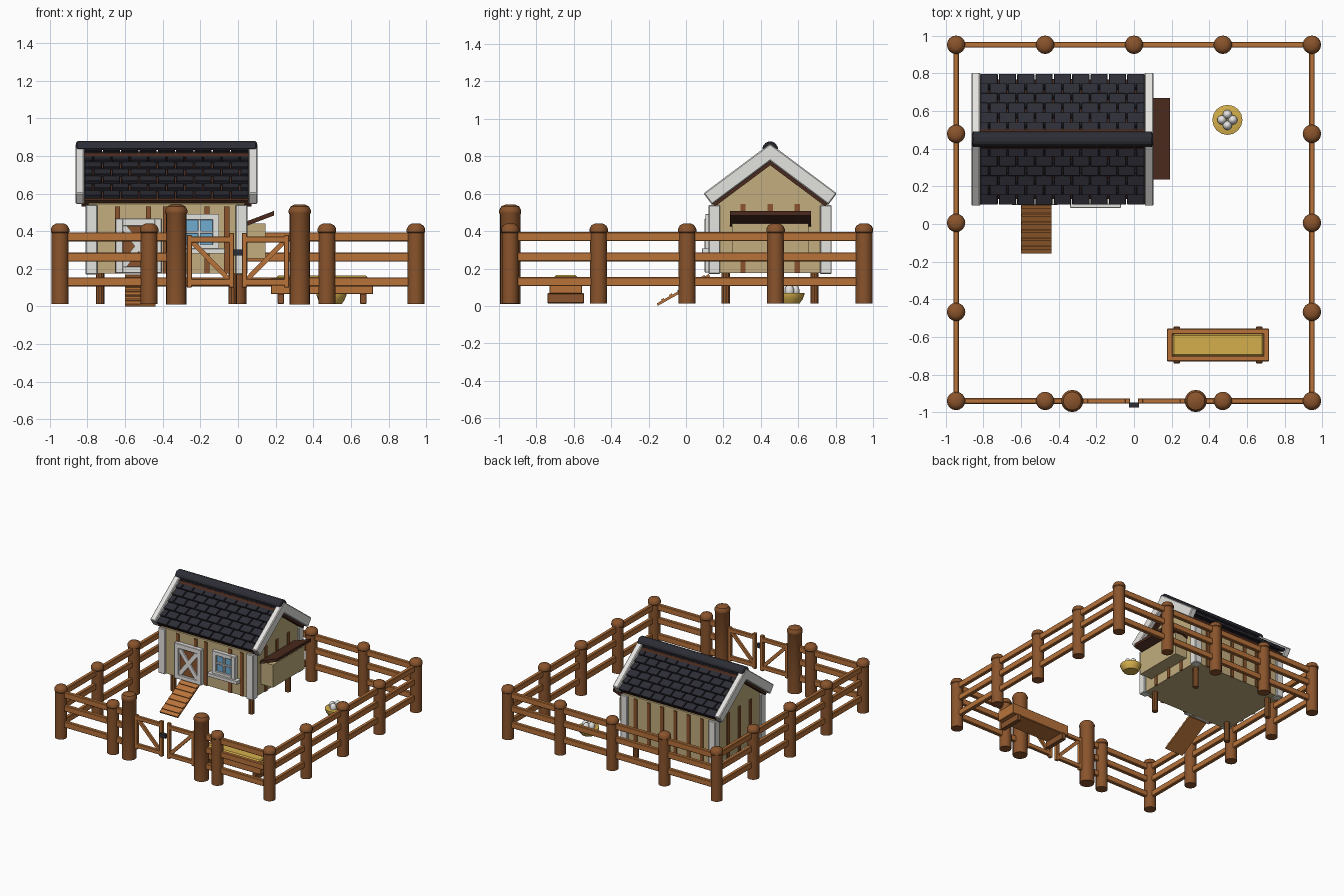
import bpy, bmesh, math
from mathutils import Matrix, Vector

if "Cube" in bpy.data.objects:
    bpy.data.objects.remove(bpy.data.objects["Cube"])


def material(name, r, g, b):
    m = bpy.data.materials.new(name)
    lin = [((c / 255 + 0.055) / 1.055) ** 2.4 for c in (r, g, b)]
    m.diffuse_color = (*lin, 1)
    m.use_nodes = True
    m.node_tree.nodes["Principled BSDF"].inputs["Base Color"].default_value = m.diffuse_color
    return m


POST = material("post brown", 138, 84, 44)
RAIL = material("rail brown", 184, 115, 58)
DARK = material("dark brown", 74, 42, 29)
SLATE = material("slate", 45, 45, 54)
WHITE = material("off white", 228, 227, 224)
TAN = material("tan boards", 194, 174, 126)
STRAW = material("straw", 212, 175, 76)
GLASS = material("window blue", 112, 172, 208)


def finish(name, bm, mat, bevel=0.0, smooth=False):
    bmesh.ops.recalc_face_normals(bm, faces=bm.faces)
    me = bpy.data.meshes.new(name)
    bm.to_mesh(me)
    bm.free()
    me.materials.append(mat)
    ob = bpy.data.objects.new(name, me)
    bpy.context.collection.objects.link(ob)
    if bevel:
        md = ob.modifiers.new("bevel", 'BEVEL')
        md.width, md.segments = bevel, 1
    if smooth:
        bpy.ops.object.select_all(action='DESELECT')
        ob.select_set(True)
        bpy.context.view_layer.objects.active = ob
        bpy.ops.object.shade_smooth_by_angle(angle=math.radians(35))
    return ob


def boxes(name, items, mat, bevel=0.0, fn=None):
    """Boxes given as (x0, x1, y0, y1, z0, z1), optionally bent through fn."""
    bm = bmesh.new()
    for x0, x1, y0, y1, z0, z1 in items:
        vs = bmesh.ops.create_cube(bm, size=1)["verts"]
        for v in vs:
            p = Vector((x1 if v.co.x > 0 else x0, y1 if v.co.y > 0 else y0, z1 if v.co.z > 0 else z0))
            v.co = fn(p) if fn else p
    return finish(name, bm, mat, bevel)


def lathe(name, profile, spots, mat, n=16):
    """Turned solids from an (r, z) profile, repeated at each (x, y) spot."""
    bm = bmesh.new()
    for x, y in spots:
        rings = [[bm.verts.new((x + r * math.cos(2 * math.pi * i / n), y + r * math.sin(2 * math.pi * i / n), z))
                  for i in range(n)] for r, z in profile]
        for a, b in zip(rings, rings[1:]):
            for i in range(n):
                bm.faces.new((a[i], a[(i + 1) % n], b[(i + 1) % n], b[i]))
        bm.faces.new(rings[0][::-1])
        bm.faces.new(rings[-1])
    return finish(name, bm, mat, smooth=True)


def prism(name, pts, x0, x1, mat, bevel=0.0):
    """A (y, z) profile drawn out along x."""
    bm = bmesh.new()
    f = bm.faces.new([bm.verts.new((x0, y, z)) for y, z in pts])
    g = bmesh.ops.extrude_face_region(bm, geom=[f])["geom"]
    bmesh.ops.translate(bm, vec=(x1 - x0, 0, 0), verts=[v for v in g if isinstance(v, bmesh.types.BMVert)])
    if not f.is_valid or len(bm.faces) < len(pts) + 2:
        bmesh.ops.holes_fill(bm, edges=bm.edges)
    return finish(name, bm, mat, bevel)


def bars(name, segs, w, y0, y1, mat):
    """Slanted bars in the xz plane, from (xa, za) to (xb, zb)."""
    bm = bmesh.new()
    for xa, za, xb, zb in segs:
        d = Vector((xb - xa, 0, zb - za))
        M = (Matrix.Translation(((xa + xb) / 2, (y0 + y1) / 2, (za + zb) / 2))
             @ Matrix.Rotation(-math.atan2(d.z, d.x), 4, 'Y') @ Matrix.Diagonal((d.length, y1 - y0, w, 1)))
        bmesh.ops.create_cube(bm, size=1, matrix=M)
    return finish(name, bm, mat)


# --- Fence posts and rails ---
E, F, B = 0.945, -0.94, 0.952
ys = [F + (B - F) * i / 4 for i in range(5)]
spots = [(s * E, y) for s in (-1, 1) for y in ys]
spots += [(x, B) for x in (-0.472, 0, 0.472)] + [(x, F) for x in (-0.472, 0.472)]
lathe("fence_posts", [(0.045, 0.012), (0.045, 0.39), (0.049, 0.395), (0.049, 0.412), (0.04, 0.43), (0.022, 0.44)], spots, POST)
lathe("gate_posts", [(0.055, 0.01), (0.055, 0.49), (0.059, 0.497), (0.059, 0.512), (0.048, 0.532), (0.026, 0.542)],
      [(-0.328, F), (0.328, F)], POST)
rails = []
for z in (0.37, 0.262, 0.13):
    a, b, t = z - 0.024, z + 0.024, 0.015
    rails += [(-E, E, B - t, B + t, a, b)]
    for s in (-1, 1):
        rails += [(s * E - t, s * E + t, F, B, a, b)]
        rails += [(min(s * E, s * 0.328), max(s * E, s * 0.328), F - t, F + t, a, b)]
boxes("fence_rails", rails, RAIL, 0.004)

# --- Double gate ---
g = []
for s in (-1, 1):
    for a, b, z0, z1 in ((0.245, 0.272, 0.1, 0.38), (0.02, 0.048, 0.1, 0.39), (0.04, 0.25, 0.34, 0.372), (0.04, 0.25, 0.112, 0.146)):
        g.append((min(s * a, s * b), max(s * a, s * b), F - 0.013, F + 0.013, z0, z1))
boxes("gate_frames", g, RAIL, 0.003)
bars("gate_braces", [(s * 0.245, 0.345, s * 0.045, 0.14) for s in (-1, 1)], 0.026, F - 0.009, F + 0.009, RAIL)
boxes("gate_latch", [(-0.026, 0.026, F - 0.035, F - 0.008, 0.27, 0.302)], SLATE)

# --- Coop body ---
CX, CY, TOP = -0.38, 0.45, 0.868
X0, X1, Y0, Y1 = CX - 0.415, CX + 0.415, CY - 0.313, CY + 0.313
prism("coop_walls", [(Y0, 0.175), (Y1, 0.175), (Y1, 0.545), (CY, 0.778), (Y0, 0.545)], X0, X1, TAN)
corner = []
for sx in (-1, 1):
    for sy in (-1, 1):
        xa, xb = sorted((CX + sx * 0.43, CX + sx * 0.367))
        ya, yb = sorted((CY + sy * 0.329, CY + sy * 0.267))
        corner.append((xa, xb, ya, yb, 0.17, 0.54))
boxes("corner_boards", corner, WHITE, 0.005)
bat = [(x - 0.014, x + 0.014, Y0 - 0.008, Y0 + 0.01, 0.175, 0.53) for x in (-0.64, -0.475, -0.385, -0.165, -0.06)]
bat += [(x - 0.014, x + 0.014, Y1 - 0.01, Y1 + 0.008, 0.175, 0.53) for x in (-0.68, -0.56, -0.44, -0.32, -0.2, -0.08)]
for xw in (X0, X1):
    bat += [(xw - 0.008, xw + 0.008, y - 0.014, y + 0.014, 0.175, 0.545) for y in (0.305, CY, 0.595)]
boxes("wall_battens", bat, POST)
lathe("coop_legs", [(0.023, 0.012), (0.023, 0.18)], [(CX + a * 0.352, CY + b * 0.237) for a in (-1, 1) for b in (-1, 1)], POST, 10)

# --- Roof, built in slope space: x, distance down the slope, height off it ---
ang = math.atan2(0.265, 0.355)
c, sn = math.cos(ang), math.sin(ang)


def slope(side, s0=0.0, tilt=0.0):
    def fn(p):
        s, h = p.y, p.z + tilt * (p.y - s0)
        return Vector((p.x, CY + side * (s * c + h * sn), TOP - s * sn + h * c))
    return fn


ROWS, COLS, L = 7, 9, 0.445
w, e = 0.876 / COLS, L / ROWS
for side, nm in ((-1, "front"), (1, "back")):
    boxes(nm + "_roof_deck", [(CX - 0.452, CX + 0.452, 0, 0.437, -0.093, -0.056)], DARK, fn=slope(side))
    boxes(nm + "_barge_boards", [(CX + k - 0.024, CX + k + 0.024, 0, L, -0.075, 0) for k in (-0.46, 0.46)],
          WHITE, 0.006, slope(side))
    for r in range(ROWS):
        sh = []
        for k in range(COLS + 1):
            a = CX - 0.438 + (k - 0.5 * (r % 2)) * w
            a0, a1 = max(a, CX - 0.438) + 0.003, min(a + w, CX + 0.438) - 0.003
            if a1 - a0 > 0.01:
                sh.append((a0, a1, r * e - 0.012, (r + 1) * e, -0.055, -0.03))
        boxes("%s_shingle_row_%d" % (nm, r + 1), sh, SLATE, 0.003, slope(side, r * e, 0.27))
prism("ridge_cap", [(CY - 0.042, 0.83), (CY - 0.042, 0.85), (CY - 0.02, 0.878),
                    (CY + 0.02, 0.878), (CY + 0.042, 0.85), (CY + 0.042, 0.83)], CX - 0.48, CX + 0.48, SLATE, 0.008)

# --- Door with crossed braces ---
dx0, dx1, dz0, dz1 = -0.65, -0.405, 0.178, 0.468
boxes("door_panel", [(dx0 + 0.02, dx1 - 0.02, 0.118, Y0, dz0 + 0.02, dz1 - 0.02)], POST)
boxes("door_frame", [(dx0, dx0 + 0.04, 0.1, Y0, dz0, dz1), (dx1 - 0.04, dx1, 0.1, Y0, dz0, dz1),
                     (dx0, dx1, 0.101, Y0, dz1 - 0.04, dz1), (dx0, dx1, 0.101, Y0, dz0, dz0 + 0.035)], WHITE, 0.003)
bars("door_cross", [(dx0 + 0.035, dz0 + 0.03, dx1 - 0.035, dz1 - 0.035), (dx0 + 0.035, dz1 - 0.035, dx1 - 0.035, dz0 + 0.03)],
     0.034, 0.106, 0.125, WHITE)

# --- Window ---
wx, wz = -0.205, 0.395
boxes("window_glass", [(wx - 0.085, wx + 0.085, 0.12, Y0, wz - 0.08, wz + 0.08)], GLASS)
boxes("window_frame", [(wx - 0.105, wx - 0.07, 0.103, Y0, 0.3, 0.492), (wx + 0.07, wx + 0.105, 0.103, Y0, 0.3, 0.492),
                       (wx - 0.105, wx + 0.105, 0.104, Y0, 0.46, 0.492), (wx - 0.105, wx + 0.105, 0.104, Y0, 0.3, 0.33),
                       (wx - 0.007, wx + 0.007, 0.11, Y0, 0.32, 0.47), (wx - 0.08, wx + 0.08, 0.111, Y0, wz - 0.007, wz + 0.007),
                       (wx - 0.135, wx + 0.135, 0.086, Y0, 0.28, 0.308)], WHITE, 0.002)

# --- Nest box with raised lid ---
boxes("nest_box", [(X1 - 0.01, 0.145, 0.245, 0.655, 0.255, 0.44)], TAN)
boxes("nest_lid", [(0.03, 0.192, 0.236, 0.668, 0, 0.024)], DARK,
      fn=lambda p: Vector((p.x, p.y, p.z + 0.422 + (p.x - 0.03) * 0.38)))


# --- Ramp: y is the distance along the board ---
def ramp(p):
    return Vector((p.x, -0.15 + p.y * 0.871 - p.z * 0.49, 0.001 + p.y * 0.49 + p.z * 0.871))


boxes("ramp_board", [(-0.6, -0.437, 0, 0.32, 0, 0.014)], RAIL, fn=ramp)
boxes("ramp_slats", [(-0.598, -0.439, s, s + 0.016, 0.012, 0.021) for s in (0.03, 0.08, 0.13, 0.18, 0.23, 0.28)], RAIL, fn=ramp)

# --- Feed trough ---
tx0, tx1, ty0, ty1 = 0.175, 0.718, -0.73, -0.556
boxes("trough", [(tx0, tx1, ty0, ty1, 0.065, 0.085), (tx0, tx0 + 0.032, ty0, ty1, 0.07, 0.152), (tx1 - 0.032, tx1, ty0, ty1, 0.07, 0.152),
                 (tx0, tx1, ty0, ty0 + 0.03, 0.07, 0.152), (tx0, tx1, ty1 - 0.03, ty1, 0.07, 0.152)], RAIL, 0.004)
boxes("trough_feed", [(tx0 + 0.03, tx1 - 0.03, ty0 + 0.028, ty1 - 0.028, 0.08, 0.164)], STRAW, 0.008)
boxes("trough_feet", [(x - 0.018, x + 0.018, ty0 - 0.011, ty1 + 0.011, 0.013, 0.068) for x in (0.227, 0.665)], POST, 0.004)

# --- Egg basket ---
bx, by = 0.496, 0.553
lathe("basket", [(0.055, 0.013), (0.07, 0.035), (0.08, 0.06), (0.08, 0.068), (0.074, 0.07)], [(bx, by)], STRAW)
egg = [(0.025 * math.sin(t), 0.08 - 0.034 * math.cos(t)) for t in [0.15 + i * (math.pi - 0.3) / 8 for i in range(9)]]
lathe("eggs", egg, [(bx + 0.029 * a, by + 0.029 * b) for a, b in ((1, 0), (-1, 0), (0, 1), (0, -1))], WHITE, 12)
